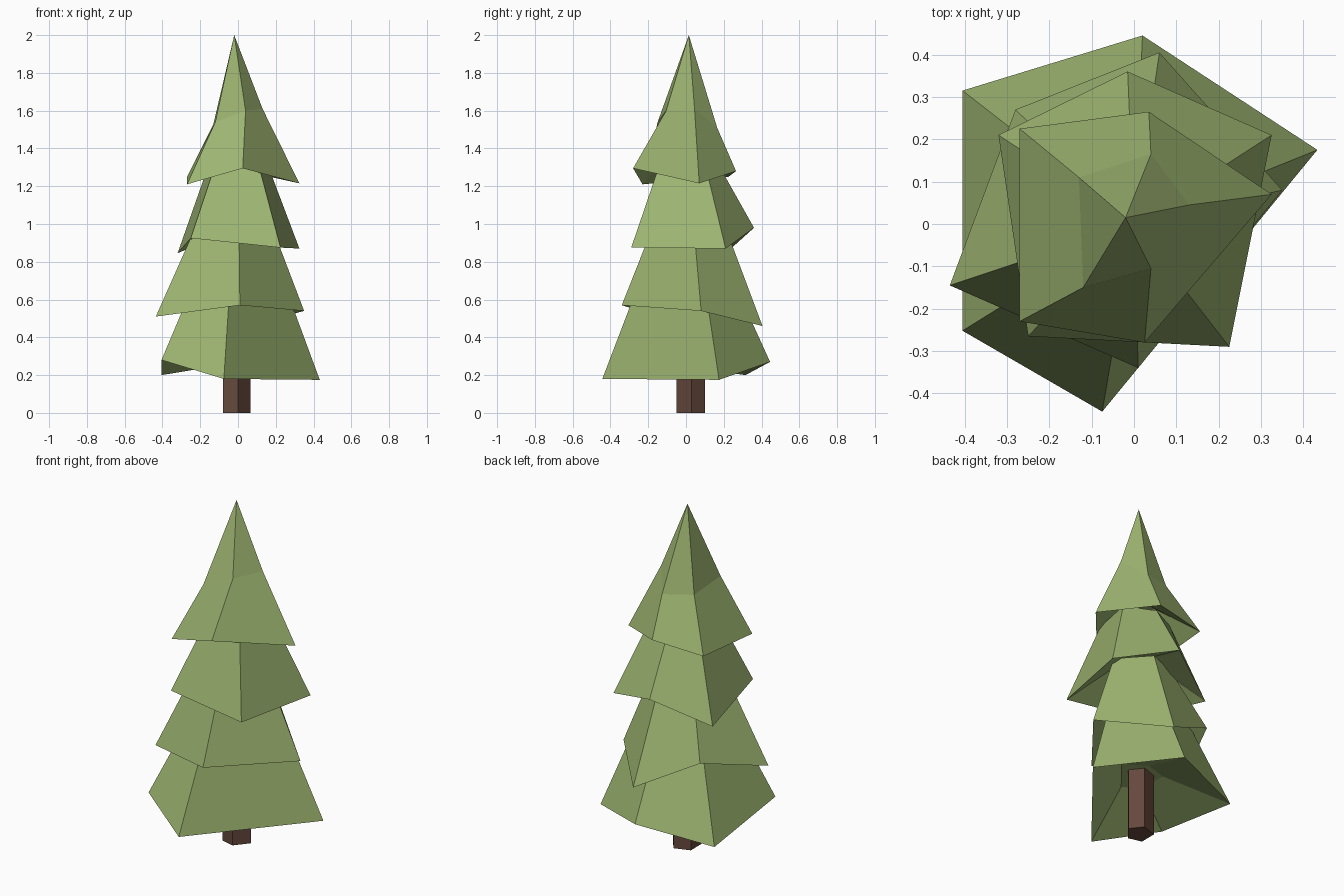
import bpy
import bmesh
from mathutils import Vector

default_cube = bpy.data.objects.get("Cube")
if default_cube:
    bpy.data.objects.remove(default_cube, do_unlink=True)


def make_material(name, rgb):
    """Plain matte material with one flat colour."""
    material = bpy.data.materials.new(name)
    material.use_nodes = True
    material.diffuse_color = (*rgb, 1)
    shader = material.node_tree.nodes["Principled BSDF"]
    shader.inputs["Base Color"].default_value = (*rgb, 1)
    shader.inputs["Roughness"].default_value = 0.9
    return material


def scaled_ring(rim, scale, height):
    """Copy of a rim pulled toward the tree axis at a level height."""
    return [(x * scale, y * scale, height) for x, y, z in rim]


def loft(name, rings, material):
    """Skin a stack of five-sided rings, bottom to top, and cap both ends."""
    bm = bmesh.new()
    loops = [[bm.verts.new(p) for p in ring] for ring in rings]
    for low, high in zip(loops, loops[1:]):
        count = len(low)
        for i in range(count):
            j = (i + 1) % count
            if len(high) == 1:
                bm.faces.new((low[i], low[j], high[0]))
            else:
                bm.faces.new((low[i], low[j], high[j], high[i]))
    bm.faces.new(list(reversed(loops[0])))
    if len(loops[-1]) > 1:
        bm.faces.new(loops[-1])
    bmesh.ops.recalc_face_normals(bm, faces=bm.faces)
    mesh = bpy.data.meshes.new(name)
    bm.to_mesh(mesh)
    bm.free()
    mesh.materials.append(material)
    obj = bpy.data.objects.new(name, mesh)
    bpy.context.collection.objects.link(obj)
    return obj


def foliage_tier(name, rim, upper_rings):
    """Skirt of needles with a hollowed underside."""
    mean_height = sum(Vector(p).z for p in rim) / len(rim)
    hollow = scaled_ring(rim, 0.3, mean_height + 0.14)
    return loft(name, [hollow, rim] + upper_rings, needle_green)


needle_green = make_material("needle_green", (0.34, 0.46, 0.165))
bark_brown = make_material("bark_brown", (0.13, 0.065, 0.046))

# Trunk: uneven five-sided prism
trunk_outline = [(0, -.05), (.065, .03), (.01, .1), (-.08, .07), (-.08, -.03)]
loft("trunk", [[(x, y, z) for x, y in trunk_outline] for z in (0, 0.6)], bark_brown)

# Three lower tiers: uneven rims narrowing into the tier above
bottom_rim = [(-.075, -.443, .18), (.433, .175, .175), (.02, .445, .27),
              (-.405, .315, .2), (-.405, -.252, .28)]
lower_rim = [(.01, -.34, .57), (.35, .08, .54), (.06, .405, .46),
             (-.28, .27, .64), (-.435, -.145, .51)]
upper_rim = [(.225, -.29, .875), (.325, .21, .87), (-.015, .36, .98),
             (-.32, .21, .845), (-.25, -.265, .925)]
for name, rim, top in (("bottom_tier", bottom_rim, 0.76),
                       ("lower_tier", lower_rim, 1.0),
                       ("upper_tier", upper_rim, 1.3)):
    foliage_tier(name, rim, [scaled_ring(rim, 0.5, top)])

# Crown: flared skirt, a bend partway up, then a point
crown_rim = [(.025, -.28, 1.295), (.325, .07, 1.215), (.035, .265, 1.28),
             (-.27, .225, 1.25), (-.27, -.23, 1.21)]
crown_bend = [(.04, -.105, 1.6), (.13, .045, 1.61), (.04, .165, 1.51),
              (-.13, .11, 1.53), (-.12, -.15, 1.54)]
foliage_tier("crown", crown_rim, [crown_bend, [(-.02, .015, 2)]])
